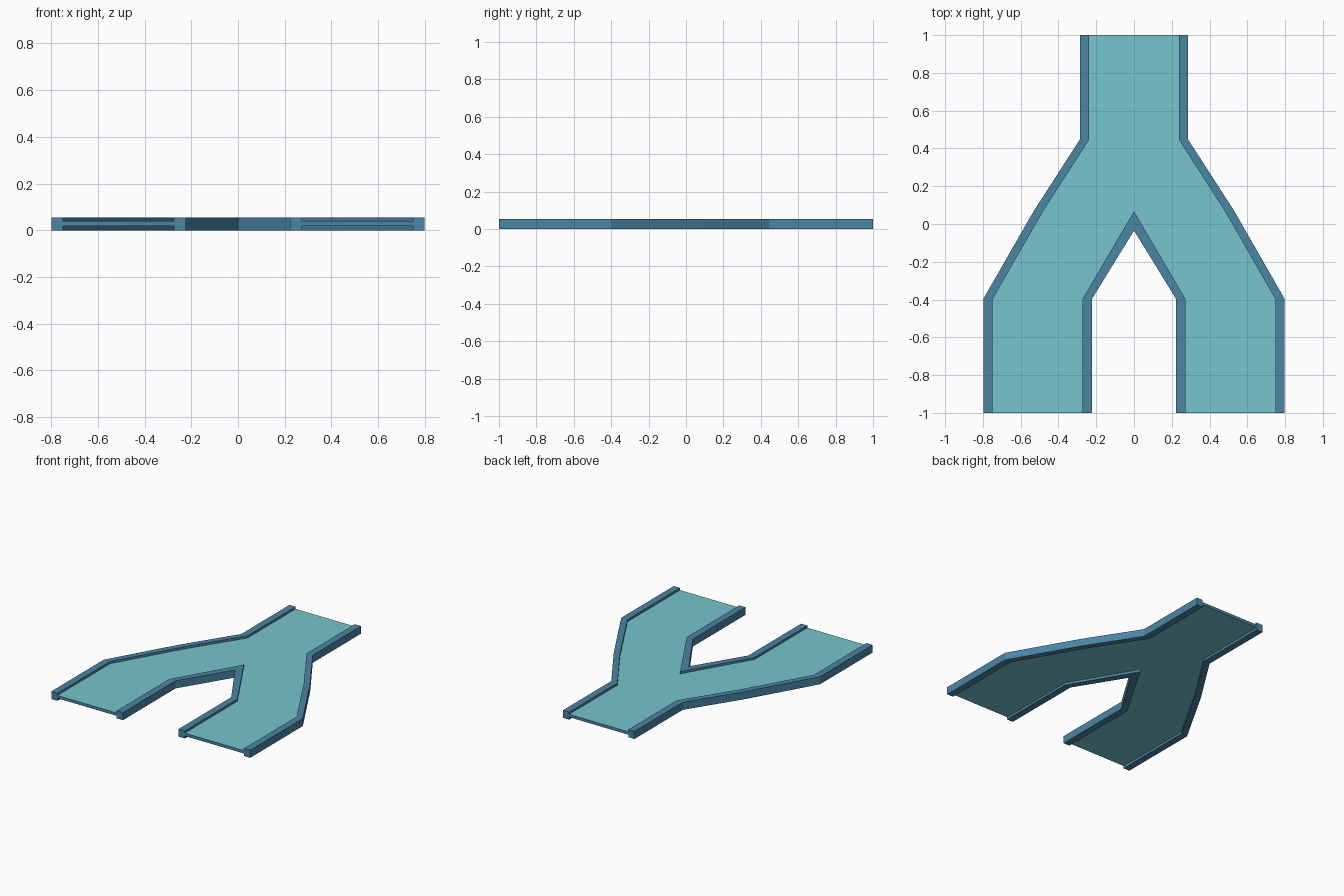
import bpy, bmesh

if "Cube" in bpy.data.objects:
    bpy.data.objects.remove(bpy.data.objects["Cube"])


def material(name, rgb):
    m = bpy.data.materials.new(name)
    m.diffuse_color = (*rgb, 1)
    m.use_nodes = True
    m.node_tree.nodes["Principled BSDF"].inputs["Base Color"].default_value = m.diffuse_color
    return m


TEAL = material("teal deck", (0.18, 0.56, 0.61))
BLUE = material("steel blue", (0.07, 0.235, 0.37))


def prism(name, outline, z0, z1, mats, cap_index=0):
    """Extrude a flat outline; caps use cap_index, sides the last material."""
    bm = bmesh.new()
    face = bm.faces.new([bm.verts.new((x, y, z0)) for x, y in outline])
    top = bmesh.ops.extrude_face_region(bm, geom=[face])
    for v in top["geom"]:
        if isinstance(v, bmesh.types.BMVert):
            v.co.z = z1
    bmesh.ops.recalc_face_normals(bm, faces=bm.faces)
    for f in bm.faces:
        f.material_index = cap_index if abs(f.normal.z) > 0.5 else len(mats) - 1
    me = bpy.data.meshes.new(name)
    bm.to_mesh(me)
    bm.free()
    for m in mats:
        me.materials.append(m)
    ob = bpy.data.objects.new(name, me)
    bpy.context.collection.objects.link(ob)
    return ob


def mirrored(path, s):
    return [(s * x, y) for x, y in path]


W = 0.05   # rail width
H = 0.055  # rail height

# Right-hand edge paths, back to front
outer = [(0.287, 1), (0.287, 0.447), (0.53, 0.07), (0.798, -0.397), (0.798, -1)]
outer_in = [(x - W, y) for x, y in outer]
crotch_in = [(0, 0.067), (0.273, -0.397), (0.273, -1)]    # deck side
crotch_out = [(0, -0.035), (0.223, -0.397), (0.223, -1)]  # gap side

# Side rails
for s, side in ((1, "right"), (-1, "left")):
    prism(f"outer_rail_{side}", mirrored(outer + outer_in[::-1], s), 0, H, [BLUE])

# V-shaped rail between the two legs
v_rail = (crotch_in[::-1] + mirrored(crotch_in[1:], -1)
          + mirrored(crotch_out[:0:-1], -1) + crotch_out)
prism("inner_rail", v_rail, 0, H, [BLUE])

# Forked deck: teal faces, blue rim
deck = (outer_in + crotch_in[:0:-1] + crotch_in[:1]
        + mirrored(crotch_in[1:], -1) + mirrored(outer_in[::-1], -1))
prism("deck", deck, 0.018, 0.039, [TEAL, BLUE])
